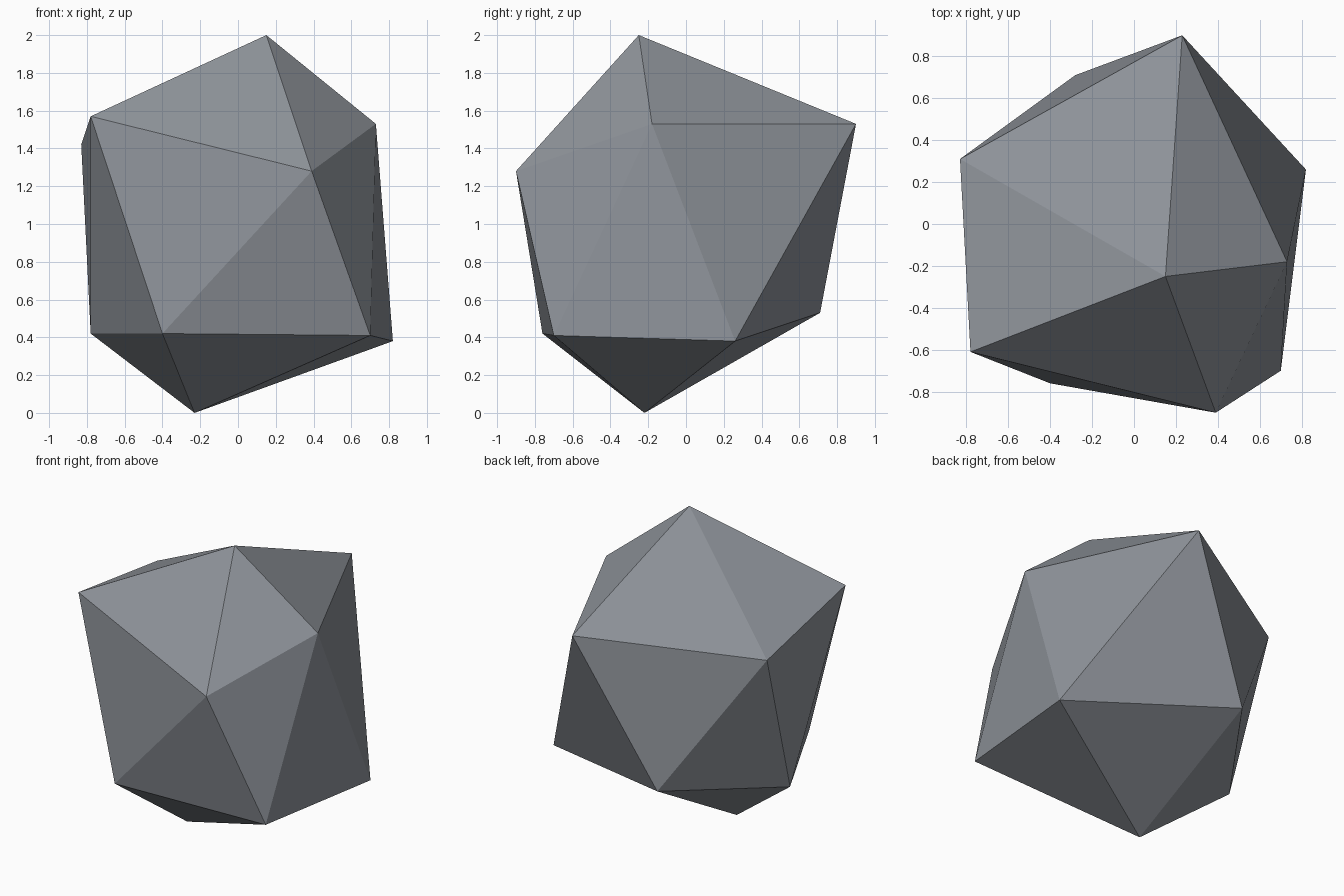
import bpy
import bmesh

# Remove the default cube only
default_cube = bpy.data.objects.get("Cube")
if default_cube:
    bpy.data.objects.remove(default_cube, do_unlink=True)


def make_material(name, colour):
    material = bpy.data.materials.new(name)
    material.use_nodes = True
    material.diffuse_color = colour
    material.node_tree.nodes["Principled BSDF"].inputs["Base Color"].default_value = colour
    return material


# Irregular twenty-sided stone: a peak, two staggered rings of corners, a base
PEAK = (0.15, -0.25, 2.0)
UPPER_RING = [
    (-0.78, -0.61, 1.57),
    (0.39, -0.90, 1.28),
    (0.73, -0.18, 1.53),
    (0.23, 0.90, 1.53),
    (-0.83, 0.31, 1.42),
]
LOWER_RING = [
    (-0.40, -0.76, 0.42),
    (0.70, -0.70, 0.41),
    (0.82, 0.26, 0.38),
    (-0.28, 0.71, 0.53),
    (-0.78, -0.01, 0.42),
]
BASE = (-0.23, -0.22, 0.0)


def build_rock(name, material):
    bm = bmesh.new()
    peak = bm.verts.new(PEAK)
    base = bm.verts.new(BASE)
    upper = [bm.verts.new(p) for p in UPPER_RING]
    lower = [bm.verts.new(p) for p in LOWER_RING]
    count = len(upper)

    # Each sector has a top facet, two side facets and a bottom facet
    for i in range(count):
        j = (i + 1) % count
        bm.faces.new((peak, upper[i], upper[j]))
        bm.faces.new((upper[i], lower[i], upper[j]))
        bm.faces.new((lower[i], lower[j], upper[j]))
        bm.faces.new((base, lower[j], lower[i]))

    bmesh.ops.recalc_face_normals(bm, faces=bm.faces)
    for face in bm.faces:
        face.smooth = False

    mesh = bpy.data.meshes.new(name)
    bm.to_mesh(mesh)
    bm.free()
    mesh.materials.append(material)
    rock = bpy.data.objects.new(name, mesh)
    bpy.context.collection.objects.link(rock)
    return rock


stone_grey = make_material("stone grey", (0.27, 0.29, 0.32, 1.0))
build_rock("rock", stone_grey)
